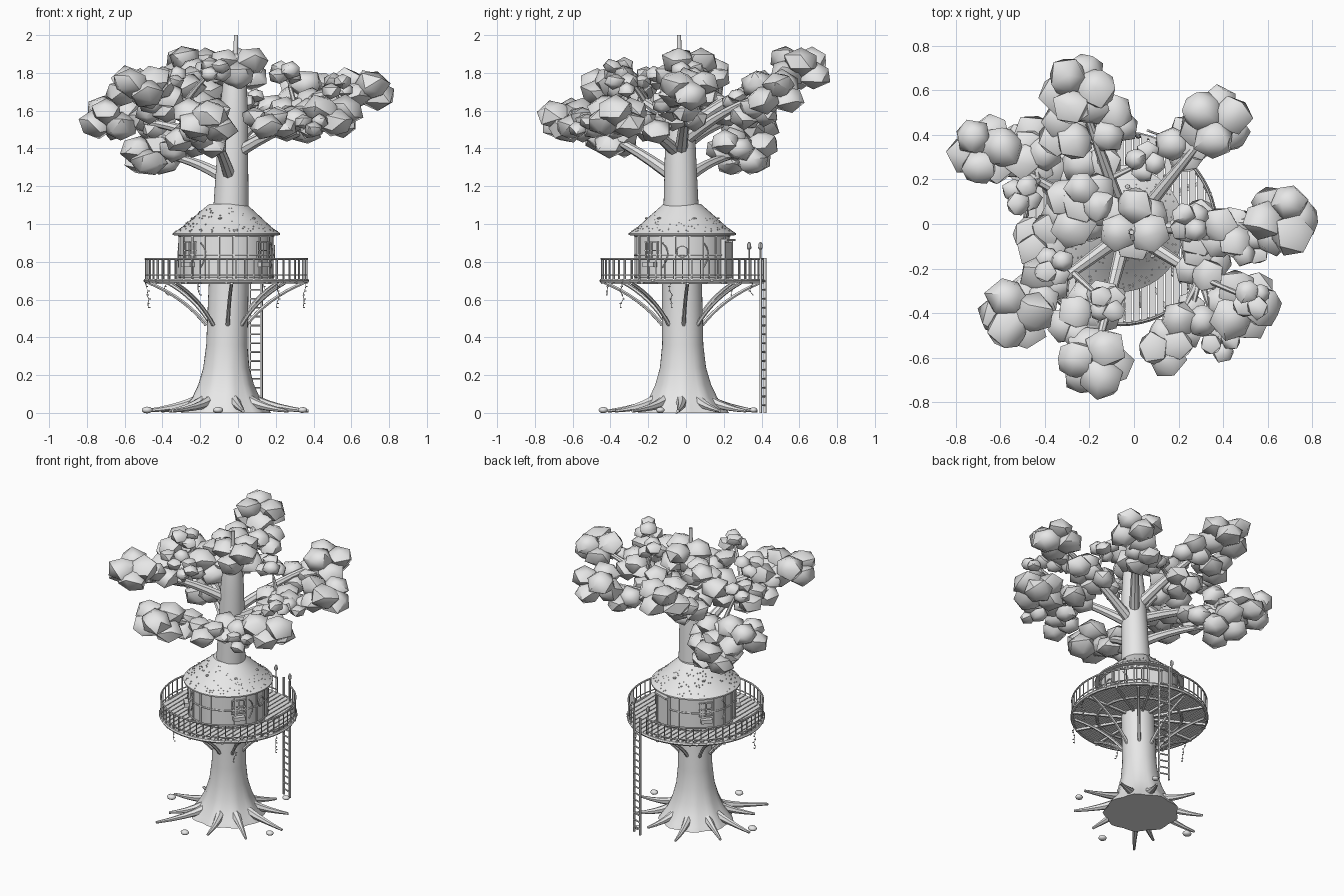
import bpy, bmesh, math, random
from mathutils import Vector, Matrix

if "Cube" in bpy.data.objects:
    bpy.data.objects.remove(bpy.data.objects["Cube"])

random.seed(4)
GREY = bpy.data.materials.new("light_grey")
GREY.diffuse_color = (0.8, 0.8, 0.8, 1)
GREY.use_nodes = True
GREY.node_tree.nodes["Principled BSDF"].inputs["Base Color"].default_value = GREY.diffuse_color
CX, CY = -0.062, -0.02          # deck and cabin axis
TAU = math.tau


def finish(name, bm, angle=35):
    bmesh.ops.recalc_face_normals(bm, faces=bm.faces)
    me = bpy.data.meshes.new(name)
    bm.to_mesh(me)
    bm.free()
    me.materials.append(GREY)
    ob = bpy.data.objects.new(name, me)
    bpy.context.collection.objects.link(ob)
    if angle:
        bpy.ops.object.select_all(action='DESELECT')
        ob.select_set(True)
        bpy.context.view_layer.objects.active = ob
        bpy.ops.object.shade_smooth_by_angle(angle=math.radians(angle))


def box(bm, c, size, rot=0.0):
    m = Matrix.Translation(c) @ Matrix.Rotation(rot, 4, 'Z') @ Matrix.Diagonal((*size, 1))
    bmesh.ops.create_cube(bm, size=1, matrix=m)


def skin(bm, rings, closed=False):
    n, k = len(rings), len(rings[0])
    for i in range(n if closed else n - 1):
        A, B = rings[i], rings[(i + 1) % n]
        for j in range(k):
            bm.faces.new((A[j], A[(j + 1) % k], B[(j + 1) % k], B[j]))
    if not closed:
        bm.faces.new(rings[0])
        bm.faces.new(rings[-1])


def tube(bm, pts, r0, r1=None, sides=6, closed=False):
    r1 = r0 if r1 is None else r1
    n, rings = len(pts), []
    for i, p in enumerate(pts):
        a = pts[(i - 1) % n] if closed else pts[max(i - 1, 0)]
        b = pts[(i + 1) % n] if closed else pts[min(i + 1, n - 1)]
        t = (b - a).normalized()
        u = t.cross(Vector((0, 0, 1)) if abs(t.z) < 0.95 else Vector((0, 1, 0))).normalized()
        v = t.cross(u)
        r = r0 + (r1 - r0) * i / (n - 1)
        rings.append([bm.verts.new(p + r * (u * math.cos(k * TAU / sides) + v * math.sin(k * TAU / sides)))
                      for k in range(sides)])
    skin(bm, rings, closed)


def lathe(bm, profile, axis, sides, lobes=0.0):
    # profile: (z, radius); axis(z) gives the centre
    rings = []
    for z, r in profile:
        x, y = axis(z)
        ring = []
        for k in range(sides):
            a = k * TAU / sides
            q = r * (1 + lobes * max(0, 1 - z / 0.3) * math.cos(9 * a))
            ring.append(bm.verts.new((x + q * math.cos(a), y + q * math.sin(a), z)))
        rings.append(ring)
    skin(bm, rings)


def polar(r, deg, z):
    a = math.radians(deg)
    return Vector((CX + r * math.cos(a), CY + r * math.sin(a), z))


def hoop(bm, r, z, thick):
    tube(bm, [polar(r, d, z) for d in range(0, 360, 6)], thick, closed=True)


def bend(a, m, b, n=8):
    return [a * (1 - t) ** 2 + m * 2 * t * (1 - t) + b * t * t for t in [i / n for i in range(n + 1)]]


def trunk_axis(z):
    return -.07 + .03 * z, -.013 - .012 * z


# Trunk with flared foot and thin tip
bm = bmesh.new()
lathe(bm, [(0, .235), (.03, .215), (.08, .178), (.15, .147), (.24, .122), (.36, .109), (.65, .106), (.9, .1),
           (1.3, .085), (1.6, .075), (1.8, .058), (1.88, .04), (1.9, .013), (2, .011)], trunk_axis, 36, .04)
finish("trunk", bm)

# Roots
bm = bmesh.new()
for i in range(10):
    d = i * 36 + (-18 if i == 7 else random.uniform(-6, 6))
    reach = .485 if i == 7 else .435 if i % 5 == 0 else random.uniform(.36, .42)
    tube(bm, bend(polar(.13, d, .075), polar(.22, d + 4, .03), polar(reach, d, .01), 5), .034, .008, 7)
finish("roots", bm)

# Rocks around the foot
bm = bmesh.new()
for i in range(4):
    p, s = polar(.42, 184 + i * 80, .015), .03 - .002 * i
    bmesh.ops.create_icosphere(bm, subdivisions=2, radius=s,
                               matrix=Matrix.Translation(p) @ Matrix.Diagonal((1, .9, .6, 1)))
finish("rocks", bm)

# Deck planks, clipped to a circle
bm = bmesh.new()
step = .036
for i in range(-11, 12):
    h = math.sqrt(.428 ** 2 - (i * step) ** 2)
    box(bm, (CX + i * step, CY, .703), (step - .006, 2 * h, .014))
finish("deck_planks", bm, 0)

# Deck rim, joists and curved struts
bm = bmesh.new()
hoop(bm, .428, .7, .011)
hoop(bm, .27, .69, .009)
for d in range(0, 360, 30):
    box(bm, polar(.26, d, .69), (.34, .014, .016), math.radians(d))
finish("deck_frame", bm)
bm = bmesh.new()
for d in range(4, 364, 45):
    tube(bm, bend(polar(.105, d, .465), polar(.22, d, .61), polar(.41, d, .688)), .011, .009)
finish("deck_struts", bm)

# Railing with an opening at the ladder
bm = bmesh.new()
for z, r in ((.815, .006), (.73, .004)):
    tube(bm, [polar(.428, d, z) for d in range(78, 423, 5)], r)
for i in range(54):
    d = 78 + i * 340 / 53
    box(bm, polar(.428, d, .762), (.006, .006, .105), math.radians(d))
finish("railing", bm)

# Ladder
bm = bmesh.new()
A = math.radians(70)
half = Vector((-math.sin(A), math.cos(A), 0)) * .033
for s in (-1, 1):
    box(bm, polar(.455, 70, .41) + half * s, (.012, .01, .82), A)
for i in range(15):
    c = polar(.455, 70, .04 + i * .047)
    tube(bm, [c - half, c + half], .005)
finish("ladder", bm)

# Lamp posts beside the opening
bm = bmesh.new()
for d in (57, 79):
    p = polar(.422, d, .71)
    tube(bm, [p, polar(.422, d, .87)], .005)
    lathe(bm, [(.865, .006), (.872, .012), (.893, .011), (.906, .003)], lambda z: p.xy, 8)
finish("lamp_posts", bm)

# Cabin wall, battens and bands
bm = bmesh.new()
lathe(bm, [(.71, .25), (.945, .25)], lambda z: (CX, CY), 40)
finish("cabin_wall", bm)
bm = bmesh.new()
for d in range(9, 360, 18):
    box(bm, polar(.251, d, .825), (.01, .01, .23), math.radians(d))
for z in (.72, .835, .937):
    hoop(bm, .25, z, .006)
finish("cabin_battens", bm)

# Door, windows and planters
bm = bmesh.new()
box(bm, polar(.25, 70, .81), (.02, .10, .19), A)
for s in (-13, 13):
    box(bm, polar(.257, 70 + s, .815), (.026, .012, .21), A)
box(bm, polar(.262, 70, .915), (.03, .125, .012), A)
finish("door", bm)
bm = bmesh.new()
tube(bm, [polar(.254, 0, .854) + Vector((0, math.cos(k * TAU / 16), math.sin(k * TAU / 16))) * .03
          for k in range(16)], .005, closed=True)
for d in (-40, 220, 140):
    a = math.radians(d)
    for k in (-1, 0, 1):
        box(bm, polar(.251, d, .86 + k * .045), (.014, .09, .007), a)
        box(bm, polar(.252, d + k * 9, .86), (.014, .007, .095), a)
    box(bm, polar(.266, d, .785), (.03, .075, .026), a)
finish("windows", bm)

# Roof with shingle pegs
bm = bmesh.new()
lathe(bm, [(.94, .27), (.941, .285), (.95, .285), (.985, .235), (1.03, .185), (1.07, .14), (1.105, .1)],
      lambda z: (CX + .05 * (z - .94), CY), 40)
finish("roof", bm, 25)
bm = bmesh.new()
for i in range(220):
    r = random.uniform(.12, .275)
    z = .949 + (.285 - r) * (.7 if r > .235 else .88) - (0 if r > .235 else .009)
    box(bm, polar(r, random.uniform(0, 360), z), (.005, .005, .006), random.random())
for d in range(-100, 260, 60):
    bmesh.ops.create_icosphere(bm, subdivisions=1, radius=.012,
                               matrix=Matrix.Translation(polar(.19, d, 1.03)) @ Matrix.Diagonal((1, 1, .5, 1)))
finish("roof_pegs", bm, 0)

# Hanging vines under the deck and on the wall
bm = bmesh.new()
for i, d in enumerate((-8, 188, -50, -110, 140, 60)):
    pts = []
    for k in range(7 if i < 3 else 4):
        pts.append(polar(.42, d, .69 - .022 * k) + Vector((random.uniform(-.012, .012), random.uniform(-.012, .012), 0)))
        box(bm, pts[-1] + Vector((.005, 0, 0)), (.01, .006, .005), k)
    tube(bm, pts, .002, sides=4)
for d in (-118, -20, 30, 170):
    tube(bm, bend(polar(.258, d - 4, .90), polar(.258, d + 9, .85), polar(.258, d - 4, .77)), .004)
finish("vines", bm)


def leaf_clump(bm, c, spread, count, size):
    turn = random.uniform(0, TAU)
    for k in range(count):
        a, r = turn + k * TAU / count, size * random.uniform(.88, 1.06)
        lift = spread * .6 * (-1, 1)[k % 2] * random.uniform(.5, 1)
        p = c + Vector((math.cos(a) * spread, math.sin(a) * spread, lift))
        rot = Matrix.Rotation(random.uniform(0, 6), 4, 'Z') @ Matrix.Rotation(random.uniform(-.5, .5), 4, 'X')
        m = Matrix.Translation(p) @ Matrix.Diagonal((r, r, r * .8, 1)) @ rot
        for v in bmesh.ops.create_icosphere(bm, subdivisions=1, radius=1.05, matrix=m)["verts"]:
            v.co = p + (v.co - p) * random.uniform(.9, 1.07)


# Arching limbs: large clump at the tip, medium ones on twigs, small ones on sprigs
def limb(name, z0, tip, twigs=(), sprigs=()):
    start, tip = Vector((*trunk_axis(z0), z0)), Vector(tip)
    wood, leaf = bmesh.new(), bmesh.new()
    arch = start.lerp(tip, .5) + Vector((0, 0, .07))
    path = bend(start, arch, tip)
    tube(wood, path, .036, .012, 8)
    leaf_clump(leaf, tip, .08, 6, .096)
    for end, spread, size in [(e, .055, .083) for e in twigs] + [(e, .045, .055) for e in sprigs]:
        end = Vector(end)
        root = min(path[2:6], key=lambda p: (p - end).length)
        tube(wood, bend(root, root.lerp(end, .5) + Vector((0, 0, .03)), end, 5), .016, .007)
        leaf_clump(leaf, end, spread, 4, size)
    finish(name + "_limb", wood)
    finish(name + "_foliage", leaf, 45)


limb("lower_back_left", 1.22, (-.46, .32, 1.37), [(-.32, .23, 1.42)])
limb("back_left", 1.4, (-.67, .33, 1.56), [(-.45, .3, 1.53)], [(-.5, .13, 1.75)])
limb("left", 1.42, (-.25, .06, 1.68), [(-.42, -.07, 1.62)])
limb("back", 1.48, (-.25, .6, 1.83), [(-.19, .27, 1.6), (-.3, .42, 1.7), (-.1, .45, 1.72)], [(.05, .28, 1.66)])
limb("back_right", 1.42, (.37, .46, 1.7), [(.23, .36, 1.6)])
limb("right", 1.36, (.66, .02, 1.71), [(.29, -.01, 1.58), (.42, -.04, 1.63)], [(.25, .01, 1.8), (.52, -.1, 1.64)])
limb("front_right", 1.36, (.49, -.36, 1.57), [(.31, -.18, 1.52), (.25, -.43, 1.53), (.14, -.55, 1.54)],
     [(.53, -.34, 1.73), (.39, -.53, 1.52)])
limb("front_left", 1.22, (-.18, -.62, 1.55), [(-.18, -.37, 1.44), (-.25, -.45, 1.47)])
limb("upper_left", 1.5, (-.53, -.4, 1.72), [(-.42, -.28, 1.7)], [(-.36, -.19, 1.77), (-.12, -.36, 1.82)])
limb("crown", 1.7, (0, 0, 1.82), [(-.2, .12, 1.79)])
